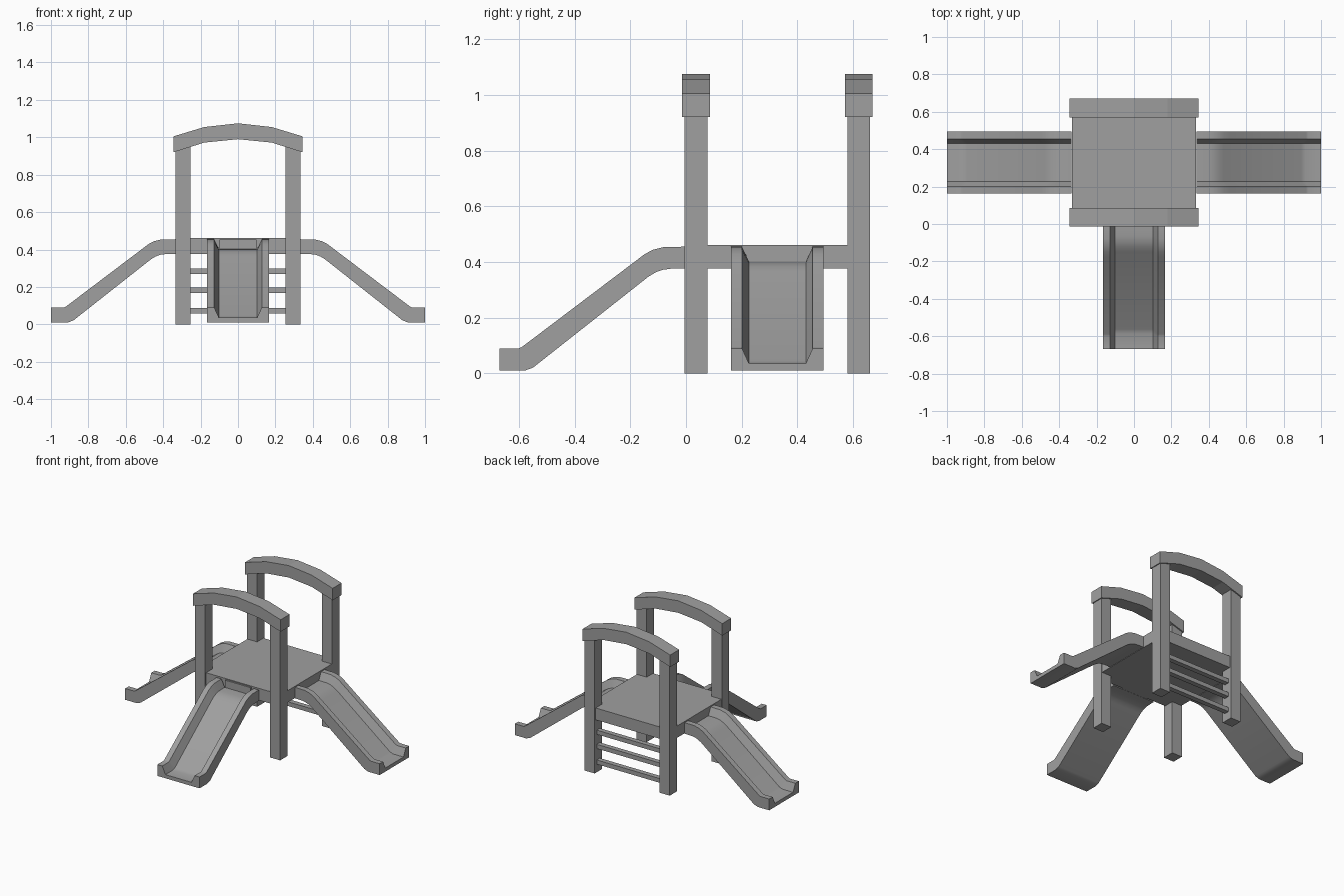
import bpy, bmesh, math
from mathutils import Vector

cube = bpy.data.objects.get("Cube")
if cube:
    bpy.data.objects.remove(cube, do_unlink=True)

# One plain grey for the whole set
grey = bpy.data.materials.new("plain_grey")
grey.use_nodes = True
grey.diffuse_color = (0.35, 0.35, 0.35, 1)
grey.node_tree.nodes["Principled BSDF"].inputs["Base Color"].default_value = (0.35, 0.35, 0.35, 1)

MID_Y = 0.328      # centre of the tower
FRONT_Y, BACK_Y = 0.036, 0.62


def finish(name, bm, smooth=False):
    bmesh.ops.recalc_face_normals(bm, faces=bm.faces)
    mesh = bpy.data.meshes.new(name)
    bm.to_mesh(mesh)
    bm.free()
    mesh.materials.append(grey)
    obj = bpy.data.objects.new(name, mesh)
    bpy.context.collection.objects.link(obj)
    if smooth:
        bpy.ops.object.select_all(action="DESELECT")
        obj.select_set(True)
        bpy.context.view_layer.objects.active = obj
        bpy.ops.object.shade_smooth_by_angle(angle=math.radians(30))
    return obj


def box(name, center, size):
    bm = bmesh.new()
    bmesh.ops.create_cube(bm, size=1)
    bmesh.ops.scale(bm, vec=size, verts=bm.verts)
    bmesh.ops.translate(bm, vec=center, verts=bm.verts)
    return finish(name, bm)


def loft(name, rings, smooth=False):
    """Join matching closed rings with quads and cap both ends."""
    bm = bmesh.new()
    loops = [[bm.verts.new(p) for p in ring] for ring in rings]
    n = len(loops[0])
    for a, b in zip(loops, loops[1:]):
        for i in range(n):
            j = (i + 1) % n
            bm.faces.new((a[i], a[j], b[j], b[i]))
    bm.faces.new(loops[0])
    bm.faces.new(loops[-1])
    return finish(name, bm, smooth)


# Deck
box("deck", (0, MID_Y, 0.419), (0.664, 0.644, 0.084))

# Posts and the arched beams that cap them
arch_line = [(-0.345, 0.92, 1.005), (-0.18, 0.972, 1.055), (0, 0.99, 1.075),
             (0.18, 0.972, 1.055), (0.345, 0.92, 1.005)]
for end, y in (("front", FRONT_Y), ("back", BACK_Y)):
    for side, x in (("left", 0.295), ("right", -0.295)):
        box(f"{end}_{side}_post", (x, y, 0.475), (0.08, 0.082, 0.95))
    loft(f"{end}_arch", [[(x, y - 0.05, low), (x, y + 0.05, low),
                          (x, y + 0.05, top), (x, y - 0.05, top)]
                         for x, low, top in arch_line])

# Ladder rungs at the back
for i, z in enumerate((0.072, 0.183, 0.284)):
    box(f"ladder_rung_{i + 1}", (0, BACK_Y, z), (0.53, 0.035, 0.03))

# Slides: rim and underside as (distance from deck, height)
rim = [(0, 0.455), (0.075, 0.454), (0.115, 0.444), (0.145, 0.428),
       (0.175, 0.405), (0.585, 0.095), (0.597, 0.09), (0.665, 0.09)]
under = [(0, 0.377), (0.05, 0.376), (0.08, 0.372), (0.105, 0.363),
         (0.13, 0.348), (0.545, 0.021), (0.575, 0.01), (0.665, 0.01)]


def slide(name, start, heading):
    out = Vector((math.cos(heading), math.sin(heading), 0))
    across = Vector((-out.y, out.x, 0))
    # Half of the trough section: (sideways, share of the way up to the rim)
    half = [(0.166, 0), (0.166, 1), (0.127, 1), (0.102, 0.32)]
    section = half + [(-w, h) for w, h in reversed(half)]
    rings = []
    for top, low in zip(rim, under):
        ring = []
        for w, h in section:
            s, z = Vector(low).lerp(Vector(top), h)
            ring.append(Vector(start) + out * s + across * w + Vector((0, 0, z)))
        rings.append(ring)
    return loft(name, rings, smooth=True)


slide("front_slide", (0, -0.004, 0), -math.pi / 2)
slide("left_slide", (0.335, MID_Y, 0), 0)
slide("right_slide", (-0.335, MID_Y, 0), math.pi)
# Short sill closing the gap between deck and front slide
box("front_slide_sill", (0, 0.003, 0.416), (0.2, 0.014, 0.076))
